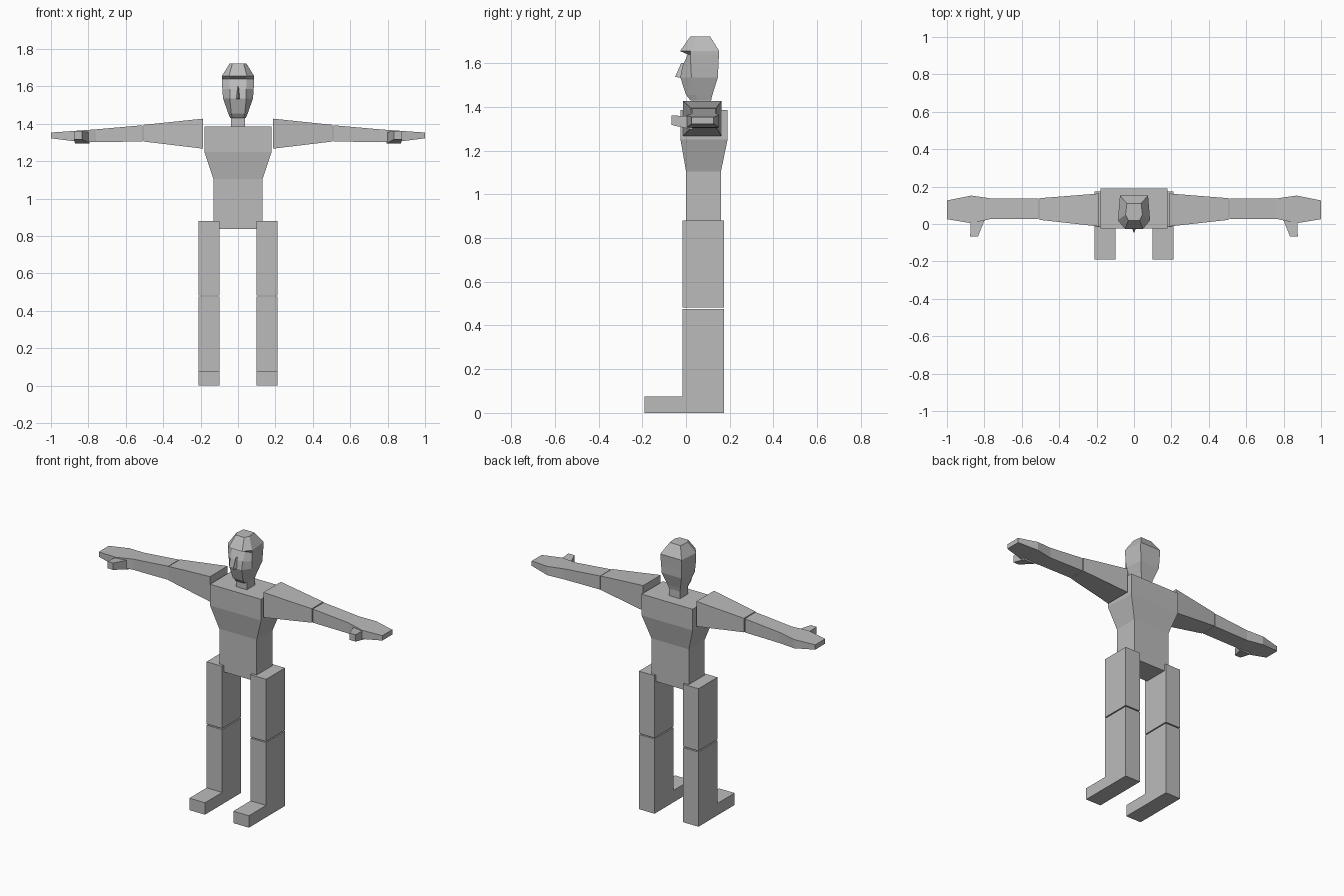
import bpy, bmesh

if "Cube" in bpy.data.objects:
    bpy.data.objects.remove(bpy.data.objects["Cube"])

grey = bpy.data.materials.new("plain grey")
grey.diffuse_color = (0.5, 0.5, 0.5, 1)
grey.use_nodes = True
grey.node_tree.nodes["Principled BSDF"].inputs["Base Color"].default_value = grey.diffuse_color


def loft(name, rings, mirror=False):
    """Closed solid through a list of rings with equal point counts."""
    bm = bmesh.new()
    vs = [[bm.verts.new(p) for p in r] for r in rings]
    n = len(rings[0])
    for a, b in zip(vs, vs[1:]):
        for i in range(n):
            j = (i + 1) % n
            bm.faces.new((a[i], a[j], b[j], b[i]))
    bm.faces.new(vs[0])
    bm.faces.new(vs[-1])
    bmesh.ops.recalc_face_normals(bm, faces=bm.faces)
    me = bpy.data.meshes.new(name)
    bm.to_mesh(me)
    bm.free()
    me.materials.append(grey)
    ob = bpy.data.objects.new(name, me)
    bpy.context.collection.objects.link(ob)
    if mirror:
        m = ob.modifiers.new("Mirror", 'MIRROR')
        m.use_mirror_merge = False
    return ob


def rect_z(z, x0, x1, y0, y1):
    return [(x0, y0, z), (x1, y0, z), (x1, y1, z), (x0, y1, z)]


def rect_x(x, y0, y1, z0, z1):
    return [(x, y0, z0), (x, y1, z0), (x, y1, z1), (x, y0, z1)]


def rect_y(y, x0, x1, z0, z1):
    return [(x0, y, z0), (x1, y, z0), (x1, y, z1), (x0, y, z1)]


def head_ring(z, front, side, back):
    """Symmetric six-sided ring from (half width, y) pairs."""
    half = [front, side, back]
    return [(w, y, z) for w, y in half] + [(-w, y, z) for w, y in reversed(half)]


# Torso: straight waist flaring to a block chest
loft("torso", [rect_z(0.838, -.132, .132, 0, .16),
               rect_z(1.105, -.132, .132, 0, .16),
               rect_z(1.25, -.18, .18, -.025, .19),
               rect_z(1.385, -.18, .18, -.025, .19)])

# Legs: thigh block, and shin with foot as an L profile
loft("thigh", [rect_z(.483, .10, .21, -.017, .174),
               rect_z(.88, .10, .21, -.017, .174)], True)
shin = [(-.19, 0), (.174, 0), (.174, .476), (-.017, .476), (-.017, .076), (-.19, .076)]
loft("shin_and_foot", [[(x, y, z) for y, z in shin] for x in (.10, .21)], True)

# Arms
loft("upper_arm", [rect_x(.188, -.013, .163, 1.267, 1.427),
                   rect_x(.505, .022, .138, 1.305, 1.394)], True)
loft("forearm_and_hand", [rect_x(.51, .026, .136, 1.305, 1.392),
                          rect_x(.76, .028, .136, 1.302, 1.37),
                          rect_x(.87, .004, .152, 1.306, 1.362),
                          rect_x(1.0, .026, .126, 1.322, 1.353)], True)
loft("thumb", [rect_y(.03, .795, .872, 1.295, 1.355),
               rect_y(-.066, .834, .876, 1.317, 1.361)], True)

# Neck and faceted head with overhanging brow
loft("neck", [rect_z(1.38, -.038, .038, .035, .115),
              rect_z(1.46, -.038, .038, .035, .115)])
loft("head", [head_ring(1.43, (.03, .02), (.042, .05), (.038, .115)),
              head_ring(1.455, (.036, .0), (.052, .045), (.045, .121)),
              head_ring(1.535, (.044, -.026), (.08, .025), (.07, .146)),
              head_ring(1.585, (.044, -.016), (.084, .022), (.072, .148)),
              head_ring(1.64, (.045, .008), (.086, .02), (.075, .151)),
              head_ring(1.655, (.048, -.027), (.086, .02), (.075, .152)),
              head_ring(1.722, (.03, .02), (.045, .05), (.038, .11))])

# Nose: small wedge
loft("nose", [[(-.016, -.01, 1.53), (.016, -.01, 1.53), (0, -.05, 1.537)],
              [(-.006, .0, 1.6), (.006, .0, 1.6), (0, -.022, 1.6)]])
